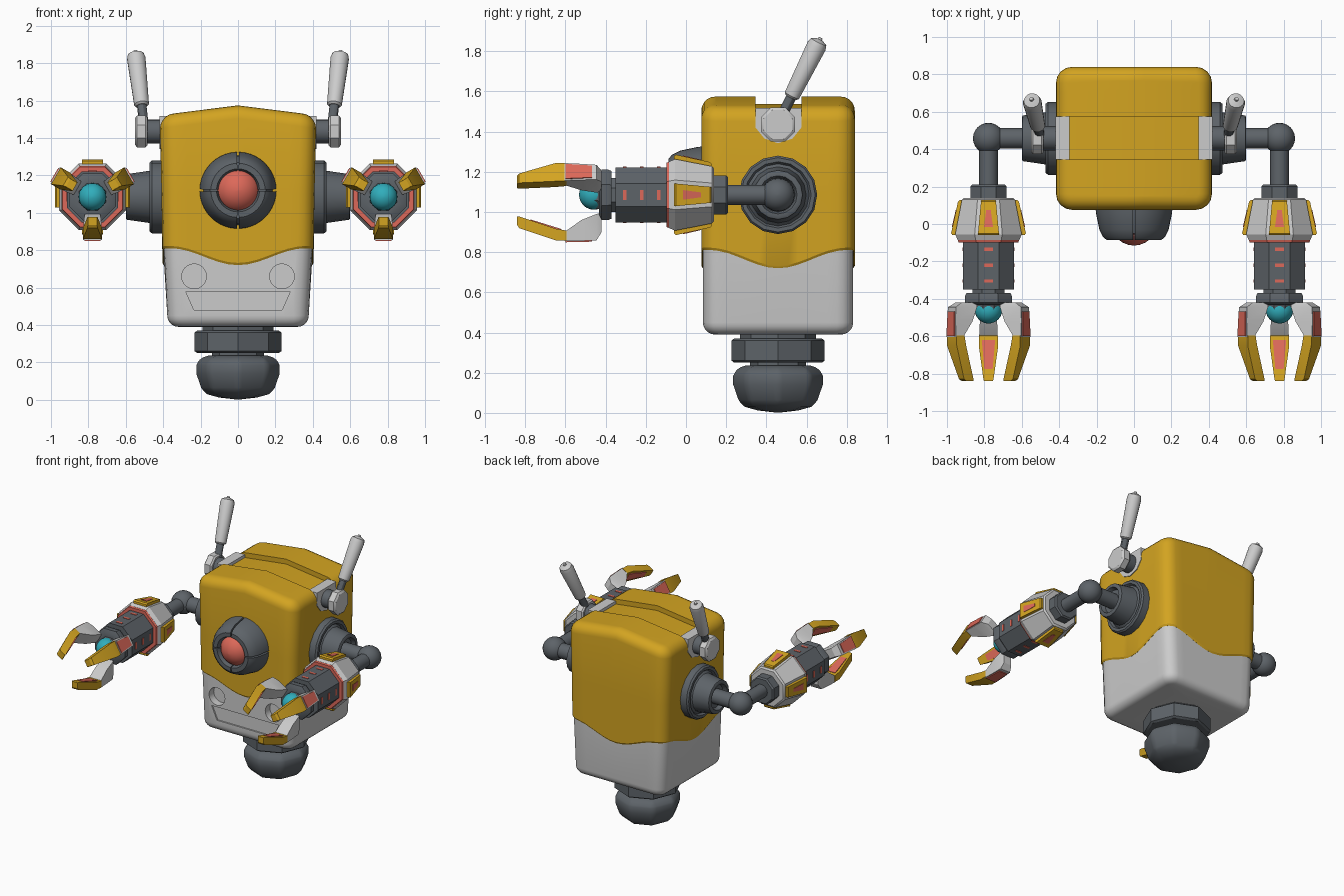
import bpy, bmesh
from math import pi, cos, sin, radians
from mathutils import Matrix, Vector

if "Cube" in bpy.data.objects:
    bpy.data.objects.remove(bpy.data.objects["Cube"])

COLS = {"yellow": (.65, .37, .015, 1), "dark": (.11, .125, .14, 1),
        "red": (.72, .14, .1, 1), "cyan": (.03, .42, .5, 1)}
MATS = {}
for key, c in COLS.items():
    MATS[key] = bpy.data.materials.new(key)
    MATS[key].diffuse_color = c
T = Matrix.Translation
CY = .458                                  # body centre in y


def loft(name, rings, col=None, M=Matrix(), caps=True):
    """Skin a list of equal-length closed rings."""
    bm = bmesh.new()
    vs = [[bm.verts.new(M @ Vector(p)) for p in ring] for ring in rings]
    n = len(vs[0])
    for a, b in zip(vs, vs[1:]):
        for i in range(n):
            j = (i + 1) % n
            bm.faces.new((a[i], a[j], b[j], b[i]))
    if caps:
        bm.faces.new(vs[0][::-1])
        bm.faces.new(vs[-1])
    bmesh.ops.remove_doubles(bm, verts=bm.verts, dist=.003)
    bmesh.ops.recalc_face_normals(bm, faces=bm.faces)
    me = bpy.data.meshes.new(name)
    bm.to_mesh(me)
    bm.free()
    ob = bpy.data.objects.new(name, me)
    bpy.context.collection.objects.link(ob)
    if col:
        me.materials.append(MATS[col])
    return ob


def lathe(name, prof, n, M, col=None, flat=False):
    """Profile of (t, r) along local z; flat=True: r is the apothem, flats on the axes."""
    k, ph = (1 / cos(pi / n), pi / n) if flat else (1, 0)
    return loft(name, [[(r * k * cos(ph + 2 * pi * i / n), r * k * sin(ph + 2 * pi * i / n), t)
                        for i in range(n)] for t, r in prof], col, M)


def strip(name, secs, ang, M, col=None):
    """Bar lying along local z at a radial angle; sections (t, r_in, r_out, half_width)."""
    c, s = cos(radians(ang)), sin(radians(ang))
    return loft(name, [[(r * c - w * s, r * s + w * c, t) for r, w in
                        ((a, -h), (b, -h), (b, h), (a, h))] for t, a, b, h in secs], col, M)


def ball(name, r, M, col):
    pr = [(-r * cos(pi * i / 12), max(r * sin(pi * i / 12), .004)) for i in range(13)]
    return lathe(name, pr, 24, M, col)


def prism(name, pts, axis, a, b, col=None):
    """Extrude a 2D outline along x (pts are y,z) or along y (pts are x,z)."""
    f = (lambda p, d: (d, *p)) if axis == "x" else (lambda p, d: (p[0], d, p[1]))
    return loft(name, [[f(p, d) for p in pts] for d in (a, b)], col)


def apply(ob, kind, **props):
    m = ob.modifiers.new(kind, kind)
    for k, v in props.items():
        setattr(m, k, v)
    bpy.context.view_layer.objects.active = ob
    bpy.ops.object.modifier_apply(modifier=m.name)


def cut(ob, cutter):
    apply(ob, "BOOLEAN", operation="DIFFERENCE", object=cutter)
    bpy.data.objects.remove(cutter)


def rrect(hx, hy, r, zf):
    """Rounded rectangle ring with subdivided sides; height from zf(x, y)."""
    r = min(r, hx / 2)
    arcs = [[Vector((sx * (hx - r) + r * cos(q * pi / 2 + i * pi / 8),
                     sy * (hy - r) + r * sin(q * pi / 2 + i * pi / 8))) for i in range(5)]
            for q, (sx, sy) in enumerate(((1, 1), (-1, 1), (-1, -1), (1, -1)))]
    pts = []
    for q in range(4):
        a, b = arcs[q][-1], arcs[(q + 1) % 4][0]
        pts += arcs[q] + [a.lerp(b, i / 12) for i in range(1, 12)]
    return [(p.x, p.y + CY, zf(p.x, p.y)) for p in pts]


def roof(x):
    return 1.574 - .045 * abs(x) / .36


def seam(x, y):
    return .765 - .045 * cos(pi * min(abs(x) / .36, abs(y) / .34, 1))


# Yellow upper shell with wavy hem and peaked roof
R = .07
rings = [rrect(.001, .2, .01, lambda x, y: .86),
         rrect(.38, .36, .07, lambda x, y: seam(x, y) + .01),
         rrect(.397, .375, .08, seam),
         rrect(.404, .382, .085, lambda x, y: seam(x, y) + .012),
         rrect(.409, .382, .085, lambda x, y: 1.1)]
for i in range(6):
    a = i * pi / 10
    d = R * (1 - cos(a))
    rings.append(rrect(.417 - d, .382 - d, .085 - d, lambda x, y: roof(x) - R * (1 - sin(a))))
rings.append(rrect(.001, .309, .01, lambda x, y: roof(0)))
shell = loft("upper_shell", rings, "yellow", caps=False)
g = roof(.5) - .037
cut(shell, prism("groove_cutter", [(-.5, 1.7), (-.5, g), (0, roof(0) - .037), (.5, g), (.5, 1.7)],
                 "y", .345, .575))

# Grey lower shell with front trough and two round sockets
rings = [rrect(.001, .2, .01, lambda x, y: .39)]
for i in range(6):
    a = i * pi / 10
    d = .06 * (1 - sin(a))
    rings.append(rrect(.378 - d, .374 - d, .08 - d * .8, lambda x, y: .39 + .06 * (1 - cos(a))))
rings += [rrect(.396, .374, .08, lambda x, y: seam(x, y) + .02),
          rrect(.001, .2, .01, lambda x, y: .8)]
lower = loft("lower_shell", rings, caps=False)
cut(lower, prism("trough_cutter", [(-.28, .58), (-.235, .48), (.235, .48), (.28, .58)],
                 "y", .0, .095))
for s in (1, -1):
    cut(lower, lathe("socket_cutter", [(-.14, .066), (0, .066)], 32,
                     T((s * .235, 0, .66)) @ Matrix.Rotation(pi / 2, 4, "X")))

# Eye: four ring quarters, backing and red lens
EYE = T((0, 0, 1.12)) @ Matrix.Rotation(pi / 2, 4, "X")
prof = [(.1, -.12), (.207, -.12), (.204, -.06), (.185, .03), (.165, .07), (.145, .086),
        (.115, .086), (.105, .06)]
for q in range(4):
    angs = [radians(90 * q + 1.7 + 86.6 * i / 10) for i in range(11)]
    loft(f"eye_ring_{q}", [[(r * cos(a), r * sin(a), t) for r, t in prof] for a in angs],
         "dark", EYE)
lathe("eye_backing", [(-.12, .19), (-.02, .18), (.05, .15)], 32, EYE, "dark")
ball("eye_lens", .125, EYE @ T((0, 0, -.01)), "red")

# Neck and foot
BASE = T((0, CY, 0))
lathe("neck", [(.2, .14), (.26, .14), (.26, .19), (.41, .19)], 8, BASE, "dark")
lathe("neck_collar", [(.25, .218), (.26, .232), (.36, .232), (.37, .218)], 8, BASE, "dark")
foot = lathe("foot", [(.003, .02), (.012, .1), (.03, .165), (.065, .203), (.14, .229),
                      (.185, .229), (.218, .212), (.236, .16)], 8, BASE, "dark")
apply(foot, "BEVEL", width=.025, segments=3, limit_method="ANGLE", angle_limit=radians(36))

for s in (1, -1):
    side = "right" if s > 0 else "left"

    def nm(part):
        return f"{side}_{part}"

    # Antenna: side plate, axle, disc, rod, capsule
    plate = [(.346, 1.517), (.346, 1.42), (.39, 1.365), (.458, 1.342), (.53, 1.365),
             (.574, 1.42), (.574, 1.517)]
    prism(nm("antenna_plate"), plate, "x", s * .345, s * .42)
    HUB = T((0, CY, 1.435)) @ Matrix.Rotation(s * pi / 2, 4, "Y")
    lathe(nm("antenna_axle"), [(.38, .065), (.49, .065)], 16, HUB, "dark")
    lathe(nm("antenna_disc"), [(.485, .075), (.495, .085), (.54, .085), (.55, .072)], 8, HUB,
          flat=True)
    p0, p1 = Vector((s * .515, .525, 1.575)), Vector((s * .548, .668, 1.862))
    ANT = T(p0) @ (p1 - p0).to_track_quat("Z", "Y").to_matrix().to_4x4()
    lathe(nm("antenna_rod"), [(-.12, .026), (.02, .026)], 12, ANT, "dark")
    lathe(nm("antenna"), [(-.005, .03), (.005, .04), (.03, .041), (.28, .05), (.305, .043),
                          (.316, .02), (.318, .012), (.328, .01)], 16, ANT)

    # Shoulder cup, upper arm, elbow
    SH = T((0, CY, 1.085)) @ Matrix.Rotation(s * pi / 2, 4, "Y")
    lathe(nm("shoulder"), [(.38, .195), (.46, .195), (.472, .185), (.472, .165), (.455, .155),
                           (.47, .14), (.595, .122), (.6, .112), (.6, .095), (.57, .085)],
          16, SH, "dark")
    lathe(nm("upper_arm"), [(.5, .055), (.775, .055)], 16, SH, "dark")
    ball(nm("elbow"), .083, SH @ T((0, 0, .778)), "dark")

    # Forearm along -y: shaft, collar, cuff, barrel
    ARM = T((s * .778, 0, 1.085)) @ Matrix.Rotation(pi / 2, 4, "X")
    lathe(nm("forearm_shaft"), [(-CY, .05), (-.15, .05)], 16, ARM, "dark")
    lathe(nm("wrist_collar"), [(-.21, .088), (-.2, .097), (-.12, .097)], 8, ARM, "dark", True)
    lathe(nm("cuff"), [(-.14, .13), (-.13, .142), (.055, .178), (.085, .165)], 8, ARM, None, True)
    lathe(nm("cuff_ring"), [(.08, .16), (.085, .164), (.098, .16)], 8, ARM, "red", True)
    lathe(nm("barrel"), [(.09, .137), (.35, .137), (.35, .085), (.37, .085), (.37, .118),
                         (.385, .125), (.42, .125), (.432, .1), (.432, .072), (.47, .065)],
          8, ARM, "dark", True)
    for a in range(0, 360, 90):
        strip(nm(f"cuff_pad_{a}"), [(-.127, .13, .155, .038), (-.12, .13, .163, .04),
                                    (.05, .165, .2, .056), (.06, .165, .192, .056)],
              a, ARM, "yellow")
        strip(nm(f"pad_light_{a}"), [(-.075, .15, .175, .012), (.015, .17, .196, .024)],
              a, ARM, "red")
        for i, t in enumerate((.135, .22, .305)):
            strip(nm(f"barrel_slot_{a}_{i}"), [(t - .009, .12, .14, .025), (t + .009, .12, .14, .025)],
                  a, ARM, "red")

    # Palm orb and three claws
    ball(nm("palm_orb"), .074, ARM @ T((0, 0, .458)), "cyan")
    for a in (30, 150, 270):
        strip(nm(f"knuckle_{a}"), [(.42, .09, .185, .032), (.445, .095, .226, .042),
                                   (.52, .125, .229, .046), (.605, .185, .23, .05)], a, ARM)
        strip(nm(f"knuckle_panel_{a}"), [(.468, .2, .233, .034), (.6, .2, .236, .042)],
              a, ARM, "red")
        strip(nm(f"claw_{a}"), [(.595, .178, .226, .052), (.65, .168, .226, .052),
                                (.83, .108, .166, .027), (.84, .108, .15, .024)],
              a, ARM, "yellow")
        strip(nm(f"claw_pad_{a}"), [(.62, .17, .2, .036), (.775, .122, .15, .022)],
              a, ARM, "red")

# Smooth round parts, keep facets sharp
bpy.ops.object.select_all(action="SELECT")
bpy.ops.object.shade_smooth_by_angle(angle=radians(30))

for m in bpy.data.materials:
    if m.users and not m.is_grease_pencil:
        m.use_nodes = True
        m.node_tree.nodes["Principled BSDF"].inputs["Base Color"].default_value = m.diffuse_color
